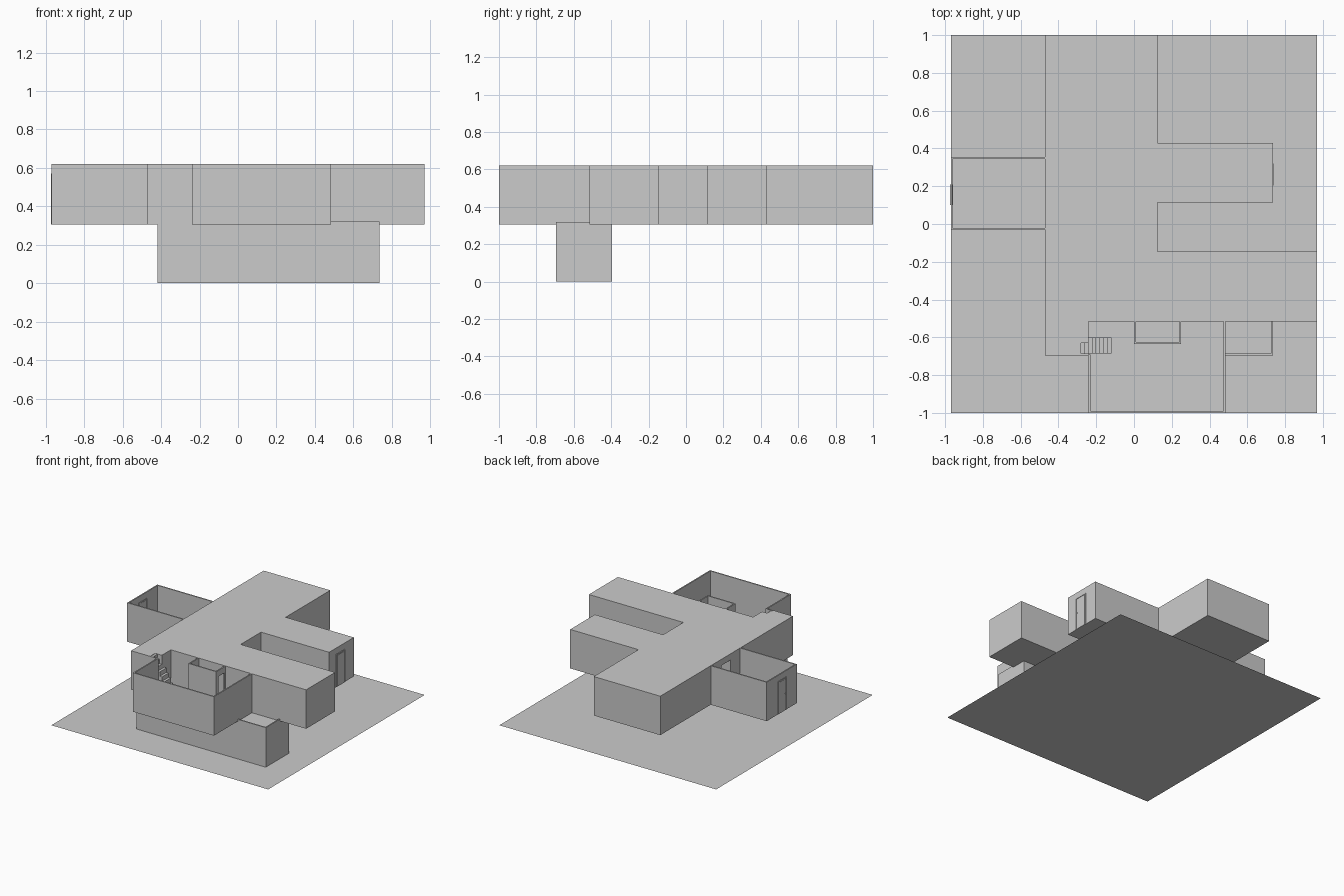
import bpy, bmesh

cube = bpy.data.objects.get("Cube")
if cube:
    bpy.data.objects.remove(cube, do_unlink=True)

grey = bpy.data.materials.new("plain_grey")
grey.use_nodes = True
COLOUR = (0.6, 0.6, 0.6, 1)
grey.diffuse_color = COLOUR
grey.node_tree.nodes["Principled BSDF"].inputs["Base Color"].default_value = COLOUR

FLOOR, ROOF, WALL = 0.305, 0.62, 0.01   # upper storey levels and wall thickness


def prism(name, outline, z0, z1):
    """Extrude a plan outline from z0 to z1; equal levels give a flat sheet."""
    bm = bmesh.new()
    face = bm.faces.new([bm.verts.new((x, y, z0)) for x, y in outline])
    if z1 > z0:
        top = bmesh.ops.extrude_face_region(bm, geom=[face])["geom"]
        verts = [v for v in top if isinstance(v, bmesh.types.BMVert)]
        bmesh.ops.translate(bm, verts=verts, vec=(0, 0, z1 - z0))
        bmesh.ops.recalc_face_normals(bm, faces=bm.faces)
    mesh = bpy.data.meshes.new(name)
    bm.to_mesh(mesh)
    bm.free()
    mesh.materials.append(grey)
    obj = bpy.data.objects.new(name, mesh)
    bpy.context.collection.objects.link(obj)
    return obj


def box(name, x0, x1, y0, y1, z0, z1):
    return prism(name, [(x0, y0), (x1, y0), (x1, y1), (x0, y1)], z0, z1)


def cut(obj, name, *bounds):
    """Cut a box-shaped opening out of a part."""
    cutter = box(name, *bounds)
    cutter.hide_render = True
    cutter.hide_set(True)
    cutter.display_type = 'WIRE'
    mod = obj.modifiers.new(name, 'BOOLEAN')
    mod.operation = 'DIFFERENCE'
    mod.solver = 'EXACT'
    mod.object = cutter


def walls(name, x0, x1, y0, y1, z0, z1, sides):
    """Thin walls on the chosen sides of a rectangle."""
    bounds = {
        "west": (x0, x0 + WALL, y0, y1), "east": (x1 - WALL, x1, y0, y1),
        "south": (x0, x1, y0, y0 + WALL), "north": (x0, x1, y1 - WALL, y1)}
    return {s: box(f"{name}_{s}_wall", *bounds[s], z0, z1) for s in sides}


def door(name, x, y0, y1, depth):
    """Closed door: slim frame, leaf and knob on a wall facing x."""
    top, rim = 0.57, 0.006
    d = depth / 2
    for i, (a, b) in enumerate(((y0, y0 + rim), (y1 - rim, y1))):
        box(f"{name}_jamb_{i + 1}", x - d, x + d, a, b, FLOOR, top)
    box(name + "_lintel", x - d, x + d, y0 + rim, y1 - rim, top - rim, top)
    box(name + "_leaf", x - d * 0.8, x + d * 0.8, y0 + rim * 2, y1 - rim * 2, FLOOR, top - rim * 2)
    box(name + "_knob", x - d, x + d, y0 + 0.014, y0 + 0.02, 0.437, 0.443)


# Ground sheet and lower storey
box("ground", -0.97, 0.97, -1, 1, 0, 0)
box("lower_storey", -0.42, 0.735, -0.695, -0.395, 0, FLOOR)

# Upper storey with its three wings and the stairwell notch
house = prism("upper_storey", [
    (-0.47, 1), (-0.47, -0.695), (-0.24, -0.695), (-0.24, -0.685),
    (-0.30, -0.685), (-0.30, -0.63), (-0.24, -0.63), (-0.24, -0.515),
    (0.97, -0.515), (0.97, -0.145), (0.125, -0.145), (0.125, 0.115),
    (0.735, 0.115), (0.735, 0.43), (0.125, 0.43), (0.125, 1)], FLOOR, ROOF)
cut(house, "side_doorway_cutter", -0.48, -0.1, 0.105, 0.215, FLOOR + WALL, 0.57)

# Front courtyard
box("courtyard_floor", -0.24, 0.485, -1, -0.515, FLOOR, FLOOR + WALL)
yard = walls("courtyard", -0.24, 0.485, -1, -0.515, FLOOR, ROOF, ("south", "east"))
box("courtyard_west_wall", -0.24, -0.24 + WALL, -1, -0.69, FLOOR, ROOF)

# Small open-topped room in the courtyard
room = walls("small_room", 0, 0.25, -0.635, -0.515, FLOOR, ROOF, ("west", "east", "south"))
cut(room["east"], "small_room_doorway_cutter", 0.22, 0.27, -0.605, -0.53, FLOOR + WALL, 0.57)

# Steps from the courtyard up to the roof
steps = 9
rise = (ROOF - FLOOR) / steps
for i in range(steps):
    x1 = -0.12 - i * 0.02
    y1 = -0.60 if i < 6 else -0.63
    box(f"step_{i + 1}", x1 - 0.02, x1, -0.685, y1, FLOOR, FLOOR + rise * (i + 0.9))

# Side terrace
box("terrace_floor", -0.97, -0.47, -0.03, 0.355, FLOOR, FLOOR + WALL)
walls("terrace", -0.97, -0.47, -0.03, 0.355, FLOOR, ROOF, ("west", "south", "north"))

# Low kerb on the lower roof
walls("kerb", 0.485, 0.735, -0.695, -0.515, FLOOR, 0.32, ("south", "east"))

# Outer doors
door("terrace_door", -0.965, 0.1, 0.21, 0.016)
door("wing_door", 0.735, 0.205, 0.32, 0.008)
